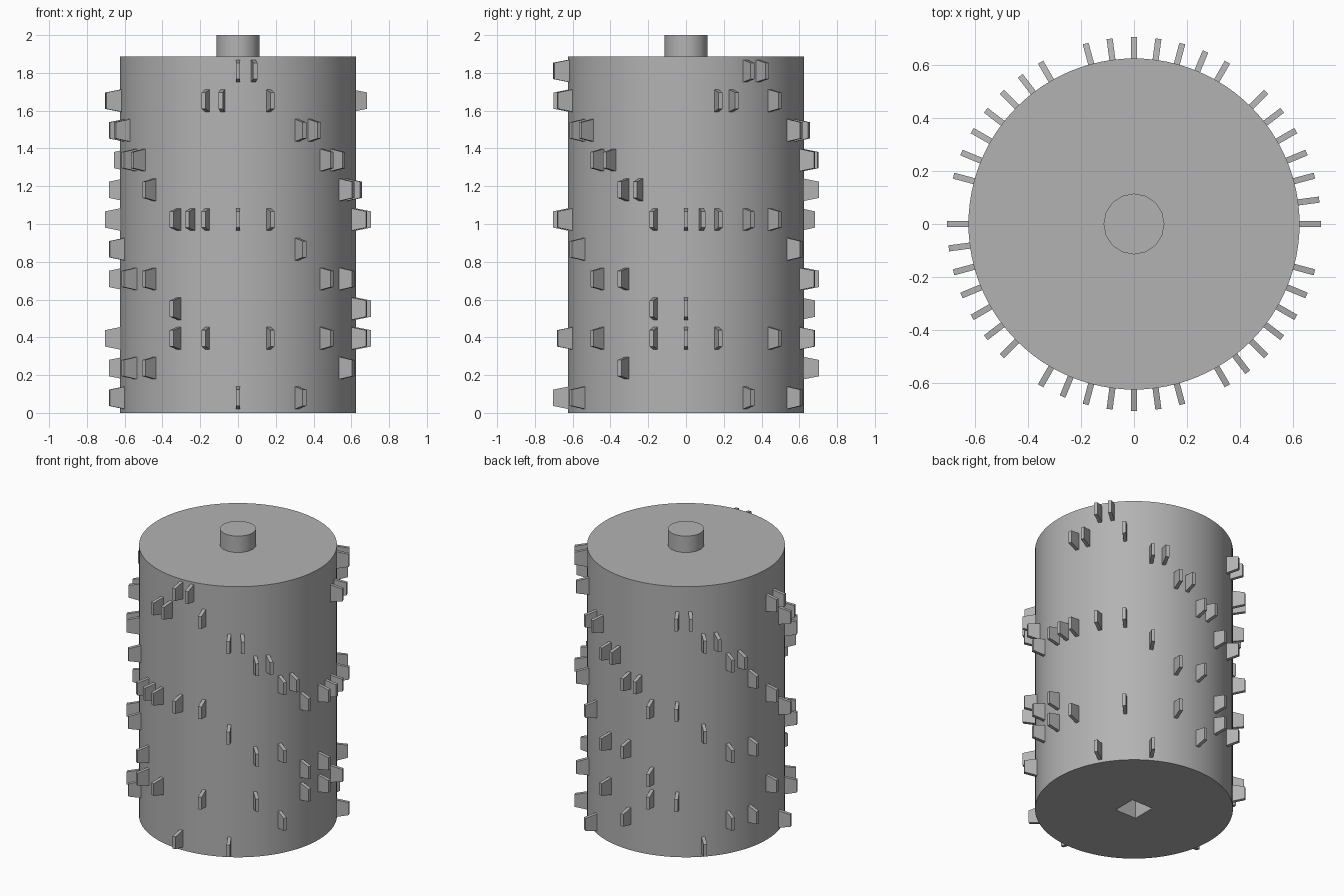
import bpy, bmesh, math
from mathutils import Matrix, Vector

if "Cube" in bpy.data.objects:
    bpy.data.objects.remove(bpy.data.objects["Cube"])

RADIUS, TOP = 0.625, 1.886
STEP = math.radians(7.5)      # angle between pin slots
ROW0, ROW_GAP = 0.08, 0.1573  # height of the lowest pin row, row spacing

grey = bpy.data.materials.new("grey")
grey.diffuse_color = (0.45, 0.45, 0.45, 1)
grey.use_nodes = True
grey.node_tree.nodes["Principled BSDF"].inputs["Base Color"].default_value = grey.diffuse_color


def cylinder(name, radius, z0, z1, sides, turn=0.0):
    bpy.ops.mesh.primitive_cylinder_add(vertices=sides, radius=radius, depth=z1 - z0,
                                        location=(0, 0, (z0 + z1) / 2), rotation=(0, 0, turn))
    ob = bpy.context.object
    ob.name = name
    ob.data.materials.append(grey)
    return ob


# drum with a square drive socket cut into its base
drum = cylinder("drum", RADIUS, 0, TOP, 96)
socket = cylinder("socket_cutter", 0.115, -0.15, 0.15, 4, math.pi / 4)
cut = drum.modifiers.new("socket", 'BOOLEAN')
cut.operation, cut.object, cut.solver = 'DIFFERENCE', socket, 'EXACT'
bpy.context.view_layer.objects.active = drum
bpy.ops.object.modifier_apply(modifier="socket")
bpy.data.objects.remove(socket)

# axle stub on top
axle = cylinder("axle", 0.115, TOP - 0.02, 2.0, 16)
for ob in (drum, axle):
    bpy.ops.object.select_all(action='DESELECT')
    ob.select_set(True)
    bpy.context.view_layer.objects.active = ob
    bpy.ops.object.shade_smooth_by_angle(angle=math.radians(30))

# slots that hold a pin, row by row from the bottom
rows = [
    (4, 8, 18, 26, 36, 40),
    (12, 20, 22, 28, 30, 44),
    (0, 2, 6, 10, 14, 16, 24, 32, 34, 38, 42, 46),
    (0, 14, 32, 46),
    (10, 12, 20, 22, 28, 30, 42, 44),
    (8, 18, 26, 40),
    (0, 1, 2, 4, 6, 14, 16, 24, 32, 33, 34, 36, 38, 46),
    (12, 13, 22, 30, 44, 45),
    (10, 11, 20, 21, 28, 29, 42, 43),
    (8, 9, 18, 19, 26, 27, 40, 41),
    (2, 3, 6, 16, 17, 24, 25, 34, 35, 38),
    (4, 5, 36, 37),
]


def add_pin(bm, angle, z):
    """Thin tooth pointing outwards, narrower in height at its tip."""
    place = Matrix.Translation((0, 0, z)) @ Matrix.Rotation(angle, 4, 'Z')
    made = bmesh.ops.create_cube(bm, size=1.0)["verts"]
    for v in made:
        tip = v.co.x > 0
        x, half = (0.705, 0.043) if tip else (RADIUS - 0.01, 0.061)
        v.co = place @ Vector((x, v.co.y * 0.023, math.copysign(half, v.co.z)))


bm = bmesh.new()
for i, slots in enumerate(rows):
    for s in slots:
        add_pin(bm, s * STEP, ROW0 + i * ROW_GAP)
mesh = bpy.data.meshes.new("pins")
bm.to_mesh(mesh)
bm.free()
mesh.materials.append(grey)
bpy.context.collection.objects.link(bpy.data.objects.new("pins", mesh))
